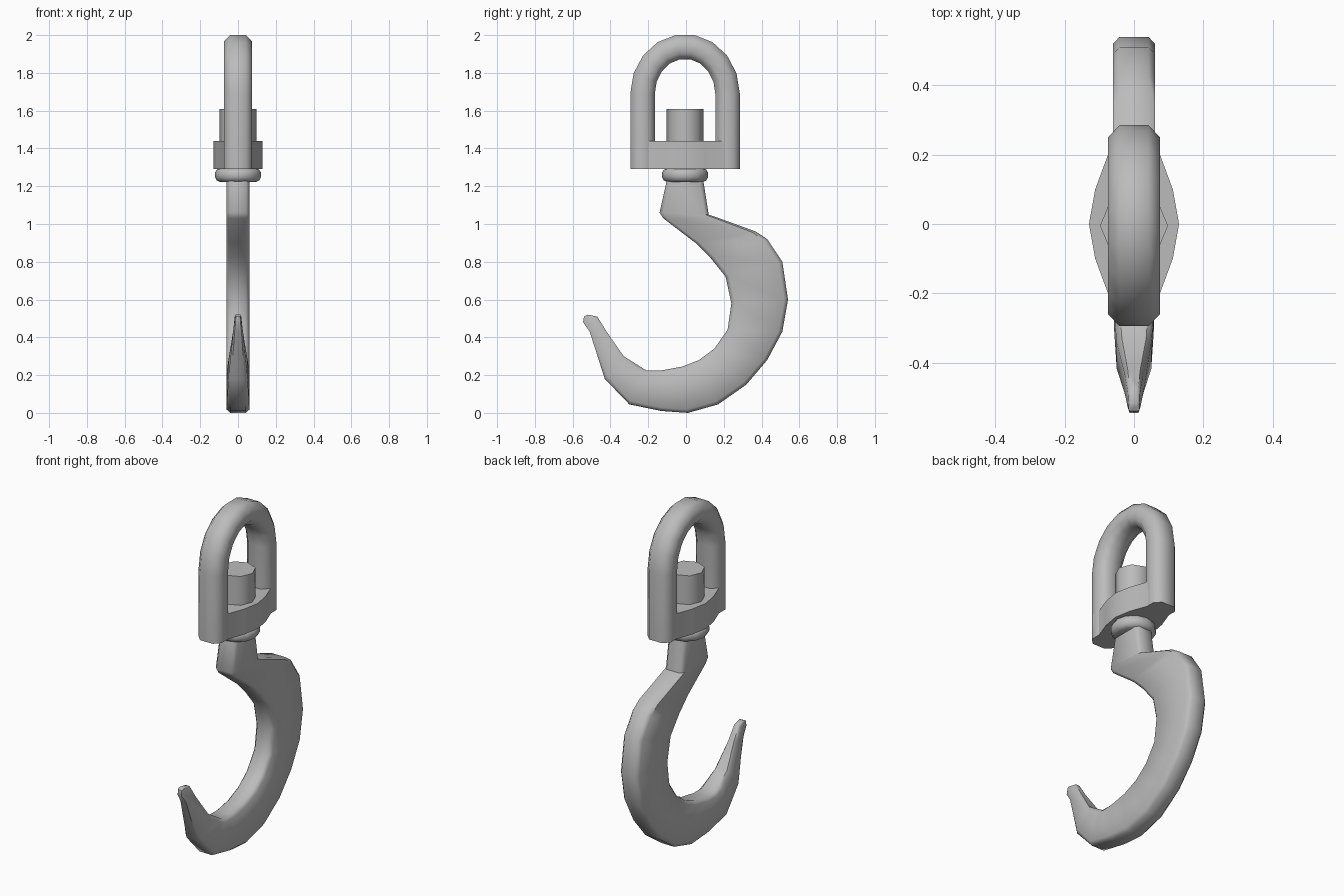
import bpy, bmesh, math
from mathutils import Vector

if "Cube" in bpy.data.objects:
    bpy.data.objects.remove(bpy.data.objects["Cube"], do_unlink=True)

steel = bpy.data.materials.new("grey_steel")
steel.use_nodes = True
steel.diffuse_color = (0.5, 0.5, 0.5, 1)
steel.node_tree.nodes["Principled BSDF"].inputs["Base Color"].default_value = (0.5, 0.5, 0.5, 1)


def loft(name, rings, angle=45):
    """Skin a list of equal-sized point rings, cap both ends, shade smooth by angle."""
    bm = bmesh.new()
    loops = [[bm.verts.new(p) for p in ring] for ring in rings]
    for a, b in zip(loops, loops[1:]):
        for i in range(len(a)):
            j = (i + 1) % len(a)
            bm.faces.new((a[i], a[j], b[j], b[i]))
    bm.faces.new(loops[0][::-1])
    bm.faces.new(loops[-1])
    bmesh.ops.recalc_face_normals(bm, faces=bm.faces)
    mesh = bpy.data.meshes.new(name)
    bm.to_mesh(mesh)
    bm.free()
    mesh.materials.append(steel)
    obj = bpy.data.objects.new(name, mesh)
    bpy.context.collection.objects.link(obj)
    bpy.ops.object.select_all(action="DESELECT")
    obj.select_set(True)
    bpy.context.view_layer.objects.active = obj
    bpy.ops.object.shade_smooth_by_angle(angle=math.radians(angle))
    return obj


def circle_ring(radius, z, sides, y=-0.005):
    turn = 2 * math.pi / sides
    return [(radius * math.cos(i * turn), y + radius * math.sin(i * turn), z) for i in range(sides)]


# Hook: inner (y, z), outer (y, z), half thickness
stations = [
    ((-.10, 1.24), (.09, 1.24), .06), ((-.14, 1.06), (.12, 1.05), .06),
    ((-.12, 1.03), (.15, 1.04), .06), ((.05, .90), (.37, .96), .06),
    ((.13, .82), (.43, .92), .06), ((.21, .72), (.51, .80), .06),
    ((.24, .58), (.54, .60), .06), ((.22, .44), (.51, .43), .06),
    ((.15, .34), (.43, .28), .06), ((.07, .28), (.32, .15), .06),
    ((-.02, .245), (.17, .045), .06), ((-.13, .225), (.01, 0), .06),
    ((-.21, .225), (-.13, .01), .06), ((-.25, .25), (-.30, .045), .058),
    ((-.33, .30), (-.43, .18), .05), ((-.42, .43), (-.51, .43), .026),
    ((-.47, .51), (-.545, .48), .018), ((-.52, .52), (-.54, .51), .016),
]
rings = []
for inner, outer, half in stations:
    a, b = Vector((0, *inner)), Vector((0, *outer))
    chamfer = min(0.02, 0.2 * (b - a).length) * (b - a).normalized()
    flat, side = Vector((half * .7, 0, 0)), Vector((half, 0, 0))
    rings.append([a + flat, a + chamfer + side, b - chamfer + side, b + flat,
                  b - flat, b - chamfer - side, a + chamfer - side, a - flat])
loft("hook", rings, 50)

# Shackle: chamfered bar swept up, over an arch and down
arch = [(math.cos(math.radians(t)), math.sin(math.radians(t))) for t in range(0, 181, 20)]
path = [(1, None)] + arch + [(-1, None)]
section = [(.065, .042), (.03, .075), (-.03, .075), (-.065, .042),
           (-.065, -.042), (-.03, -.075), (.03, -.075), (.065, -.042)]
rings = []
for c, s in path:
    ring = []
    for out, x in section:
        z = 1.29 if s is None else 1.69 + (0.25 + out) * s
        ring.append((x, -.005 + c * (.225 + out), z))
    rings.append(ring)
loft("shackle", rings, 60)

# Base plate: bulges in the middle, narrows to the legs
half_outline = [(.075, -.25), (.075, -.2), (.112, -.1), (.13, 0), (.112, .1), (.075, .2), (.075, .24)]
outline = half_outline + [(-x, y) for x, y in reversed(half_outline)]
loft("base_plate", [[(x, y, z) for x, y in outline] for z in (1.29, 1.44)], 30)

# Swivel pin and the rounded collar beneath the plate
loft("swivel_pin", [circle_ring(.098, z, 8) for z in (1.28, 1.61)], 50)
collar = [(.095, 1.222), (.112, 1.23), (.122, 1.248), (.122, 1.272), (.112, 1.288), (.095, 1.295)]
loft("collar", [circle_ring(r, z, 12) for r, z in collar], 50)
